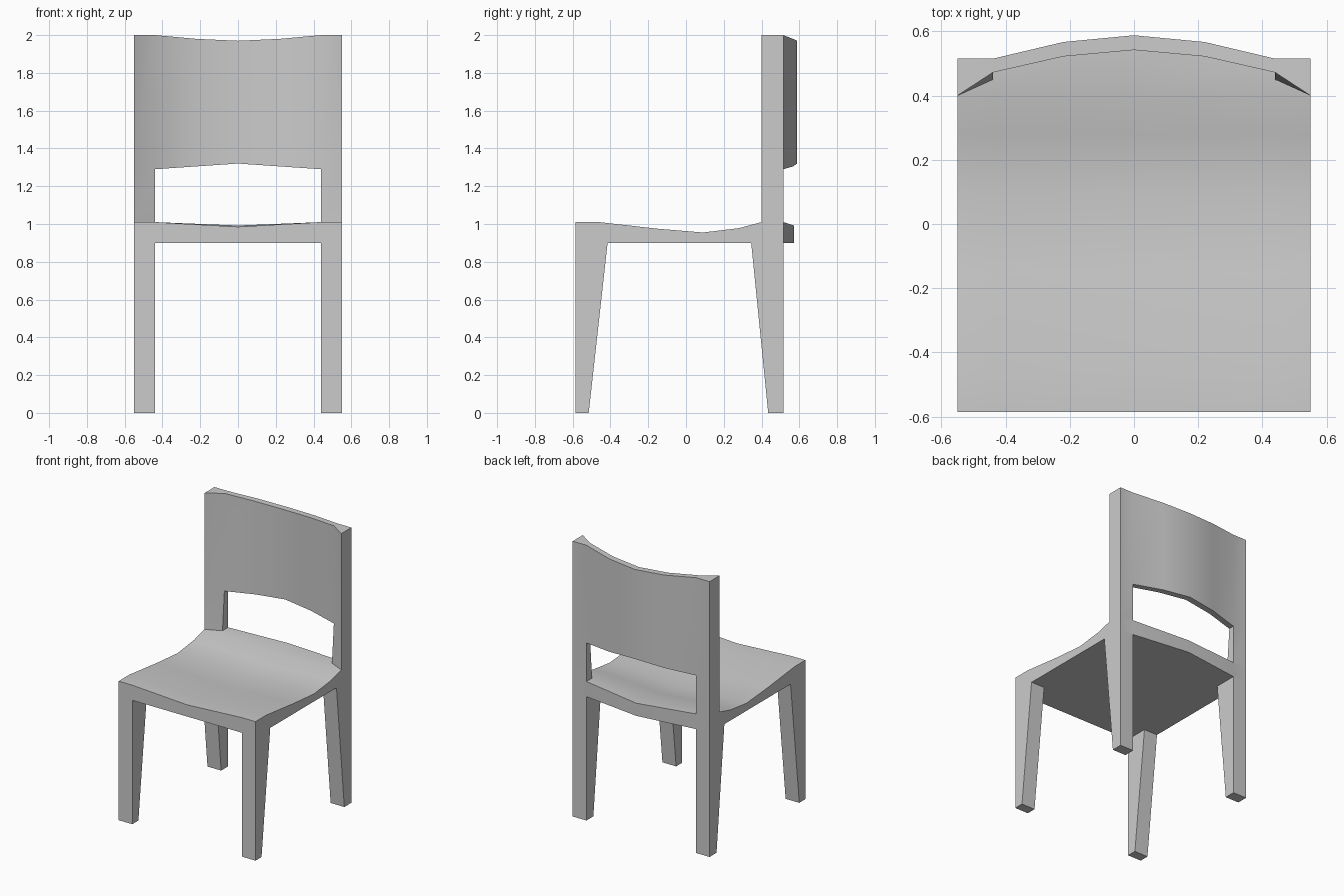
import bpy
import bmesh
import math

if "Cube" in bpy.data.objects:
    bpy.data.objects.remove(bpy.data.objects["Cube"])


def slab(name, rows, cols, near, far, holes=()):
    """Solid panel made of cells; near/far give the two skins, open edges are walled."""
    bm = bmesh.new()
    cells = {(r, c) for r in range(rows) for c in range(cols)} - set(holes)
    cache = {}

    def vert(fn, r, c):
        key = (fn, r, c)
        if key not in cache:
            cache[key] = bm.verts.new(fn(r, c))
        return cache[key]

    for r, c in sorted(cells):
        ring = [(r, c), (r, c + 1), (r + 1, c + 1), (r + 1, c)]
        bm.faces.new([vert(near, *p) for p in ring])
        bm.faces.new([vert(far, *p) for p in reversed(ring)])
        neighbours = [(r - 1, c), (r, c + 1), (r + 1, c), (r, c - 1)]
        for i, n in enumerate(neighbours):
            if n not in cells:
                a, b = ring[i], ring[(i + 1) % 4]
                bm.faces.new([vert(near, *b), vert(near, *a),
                              vert(far, *a), vert(far, *b)])
    bmesh.ops.recalc_face_normals(bm, faces=bm.faces)
    mesh = bpy.data.meshes.new(name)
    bm.to_mesh(mesh)
    bm.free()
    obj = bpy.data.objects.new(name, mesh)
    bpy.context.collection.objects.link(obj)
    bpy.ops.object.select_all(action='DESELECT')
    obj.select_set(True)
    bpy.context.view_layer.objects.active = obj
    bpy.ops.object.shade_smooth_by_angle(angle=math.radians(30))
    return obj


W, I, BACK, FRONT = 0.55, 0.44, 0.515, -0.585

# Seat: dished top, flat underside, bowed rear edge
seat_profile = [(FRONT, 1.01), (-0.46, 1.01), (-0.15, 0.975), (0.09, 0.955),
                (0.28, 0.978), (0.40, 1.01), (BACK, 1.01)]
seat_x = [-W, -I, 0, I, W]


def seat_top(r, c):
    y, z = seat_profile[r]
    if c == 2:
        z -= 0.018 if r == 6 else 0.025
        y += 0.057 if r == 6 else 0
    return seat_x[c], y, z


def seat_bottom(r, c):
    x, y, _ = seat_top(r, c)
    return x, y, 0.90


slab("seat", 6, 4, seat_top, seat_bottom)

# Backrest: curved panel with two posts running down to the seat
back_x = [-W, -I, -0.22, 0, 0.22, I, W]
front_y = [0.542, 0.522, 0.472, 0.40]
rear_y = [0.588, 0.567, BACK, BACK]
top_z = [1.97, 1.98, 2.0, 2.0]
low_z = [1.32, 1.305, 1.29, 1.29]


def back_front(r, c):
    k = abs(c - 3)
    y = 0.45 if (r == 0 and k == 2) else front_y[k]
    return back_x[c], y, (1.01, low_z[k], top_z[k])[r]


def back_rear(r, c):
    k = abs(c - 3)
    return back_x[c], rear_y[k], (1.01, low_z[k], top_z[k])[r]


slab("backrest", 2, 6, back_front, back_rear, holes=[(0, c) for c in range(1, 5)])

# Legs: straight outer side, tapered inner side (outer y, inner y at foot, inner y at top)
for part, outer, foot, top in (("front_leg", FRONT, -0.515, -0.415),
                               ("back_leg", BACK, 0.435, 0.345)):
    for side, s in (("left", -1), ("right", 1)):
        slab(f"{part}_{side}", 1, 1,
             lambda r, c: (s * (I, W)[c], outer, 0.90 * r),
             lambda r, c: (s * (I, W)[c], (foot, top)[r], 0.90 * r))
